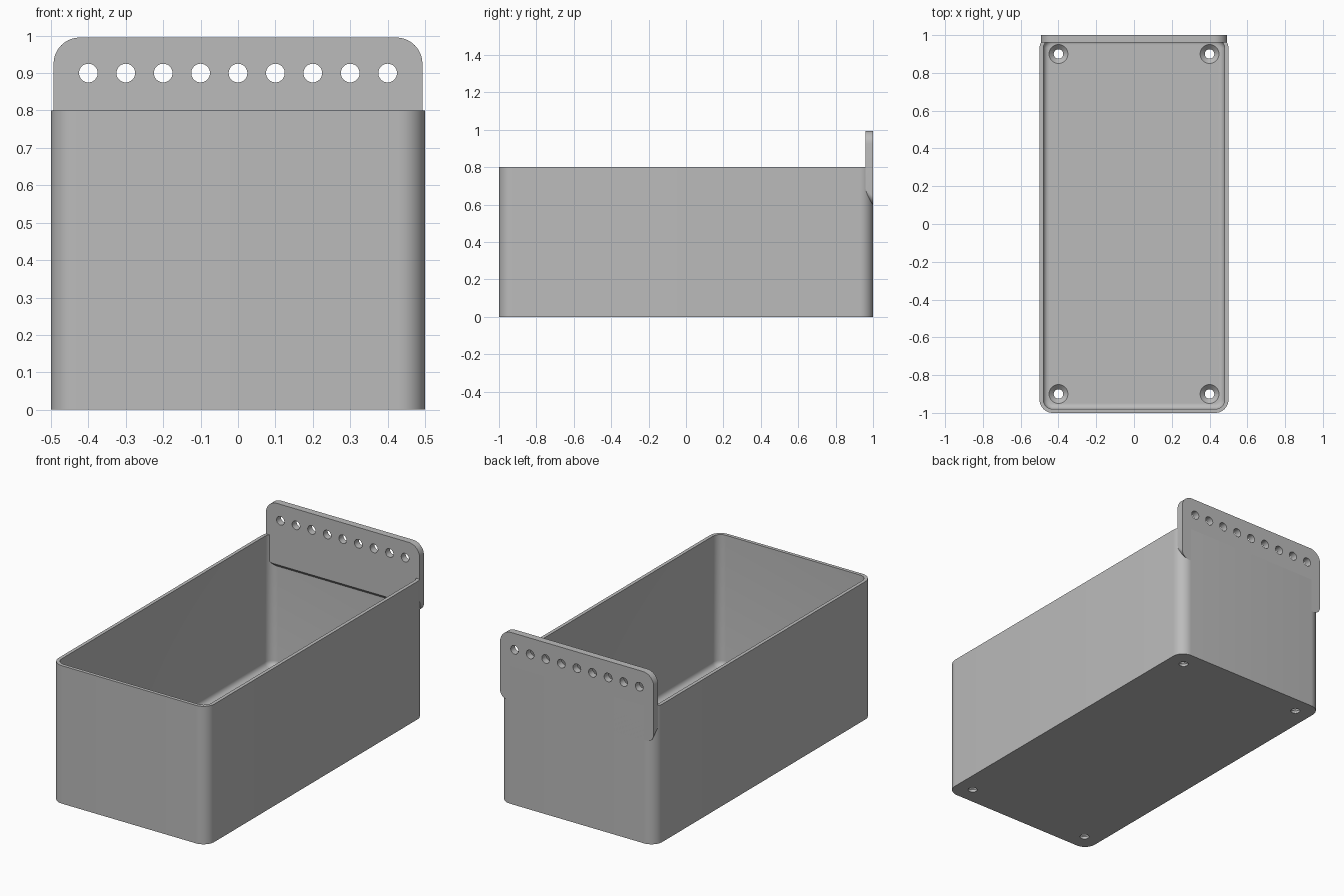
import bpy, bmesh
from math import cos, sin, pi
from mathutils import Matrix

if "Cube" in bpy.data.objects:
    bpy.data.objects.remove(bpy.data.objects["Cube"], do_unlink=True)

grey = bpy.data.materials.new("plain_grey")
grey.use_nodes = True
COLOR = (0.5, 0.5, 0.5, 1)
grey.diffuse_color = COLOR
grey.node_tree.nodes["Principled BSDF"].inputs["Base Color"].default_value = COLOR


def finish(name, bm):
    bmesh.ops.recalc_face_normals(bm, faces=bm.faces)
    mesh = bpy.data.meshes.new(name)
    bm.to_mesh(mesh)
    bm.free()
    mesh.materials.append(grey)
    obj = bpy.data.objects.new(name, mesh)
    bpy.context.collection.objects.link(obj)
    return obj


def rounded_outline(left, right, low, high, r_low, r_high, steps=10):
    """Counter-clockwise rectangle outline with rounded corners."""
    corners = [(right - r_high, high - r_high, r_high), (left + r_high, high - r_high, r_high),
               (left + r_low, low + r_low, r_low), (right - r_low, low + r_low, r_low)]
    return [(cx + r * cos(a), cy + r * sin(a))
            for q, (cx, cy, r) in enumerate(corners)
            for a in [(q + i / steps) * pi / 2 for i in range(steps + 1)]]


def loft(name, rings):
    """Skin a list of equally long point rings and cap both ends."""
    bm = bmesh.new()
    loops = [[bm.verts.new(p) for p in ring] for ring in rings]
    n = len(loops[0])
    for a, b in zip(loops, loops[1:]):
        for i in range(n):
            j = (i + 1) % n
            bm.faces.new((a[i], a[j], b[j], b[i]))
    bm.faces.new(loops[0])
    bm.faces.new(loops[-1])
    return finish(name, bm)


def tub(name, w, d, r, levels):
    """Upright rounded box; levels are (inset, height) pairs."""
    return loft(name, [[(x, y, z) for x, y in rounded_outline(
        -w + s, w - s, -d + s, d - s, r - s, r - s)] for s, z in levels])


def cone(name, r1, r2, depth, matrix):
    bm = bmesh.new()
    bmesh.ops.create_cone(bm, cap_ends=True, segments=32, radius1=r1, radius2=r2,
                          depth=depth, matrix=matrix)
    return finish(name, bm)


def activate(obj):
    bpy.ops.object.select_all(action='DESELECT')
    obj.select_set(True)
    bpy.context.view_layer.objects.active = obj


def carve(obj, cutters):
    activate(obj)
    for cutter in cutters:
        mod = obj.modifiers.new("cut", 'BOOLEAN')
        mod.operation = 'DIFFERENCE'
        mod.solver = 'EXACT'
        mod.object = cutter
        bpy.ops.object.modifier_apply(modifier=mod.name)
        bpy.data.objects.remove(cutter, do_unlink=True)
    bpy.ops.object.shade_smooth_by_angle(angle=pi / 6)


# Open bin: rounded shell with a filleted floor
WALL, FLOOR, FILLET = 0.02, 0.04, 0.03
body = tub("bin_body", 0.5, 1.0, 0.07, [(0, 0), (0, 0.8)])
fillet = [(FILLET * (1 - sin(a)), FLOOR + FILLET * (1 - cos(a)))
          for a in [i * pi / 12 for i in range(7)]]
cutters = [tub("cavity", 0.5 - WALL, 1 - WALL, 0.05, fillet + [(0, 0.9)])]

# Countersunk screw holes in the floor corners
for x in (-0.4, 0.4):
    for y in (-0.9, 0.9):
        cutters.append(cone("shaft", 0.025, 0.025, 0.2, Matrix.Translation((x, y, 0))))
        cutters.append(cone("countersink", 0.01, 0.06, 0.05, Matrix.Translation((x, y, 0.025))))
carve(body, cutters)

# Hanging plate on the back, its underside sloping up toward the inside
THICK = 0.04
outline = rounded_outline(-0.493, 0.493, 0.6, 0.995, 0.045, 0.07)
plate = loft("hanging_plate", [
    [(x, 1.0, z) for x, z in outline],
    [(x, 1.0 - THICK, z + (THICK if z < 0.75 else 0)) for x, z in outline]])

# Row of hanging holes
carve(plate, [cone("hole", 0.025, 0.025, 0.2,
                   Matrix.Translation((i / 10, 0.98, 0.9)) @ Matrix.Rotation(pi / 2, 4, 'X'))
              for i in range(-4, 5)])
